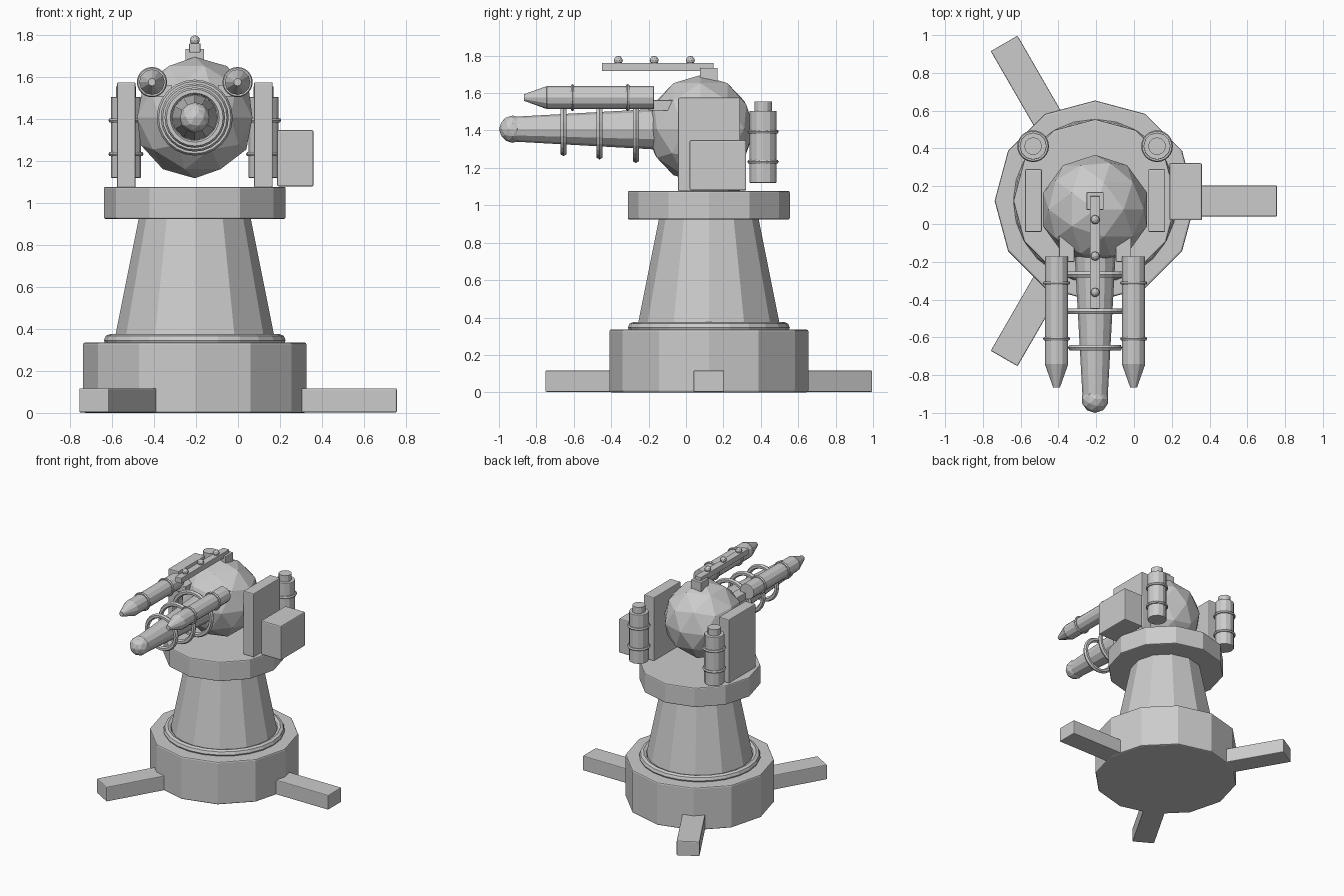
import bpy
from math import radians, cos, sin

if "Cube" in bpy.data.objects:
    bpy.data.objects.remove(bpy.data.objects["Cube"])

CX, CY = -0.206, 0.122      # turret axis
GUN_Y, GUN_Z = 0.077, 1.407  # ball centre
ALONG_Y = (radians(90), 0, 0)


def finish(name, bevel=0):
    ob = bpy.context.object
    ob.name = name
    if bevel:
        m = ob.modifiers.new("bevel", 'BEVEL')
        m.width, m.segments = bevel, 2
        m.limit_method, m.angle_limit = 'ANGLE', radians(40)
    return ob


def box(name, lo, hi, bevel=0.006):
    bpy.ops.mesh.primitive_cube_add(size=1, location=[(a + b) / 2 for a, b in zip(lo, hi)])
    ob = finish(name, bevel)
    ob.scale = [b - a for a, b in zip(lo, hi)]
    bpy.ops.object.transform_apply(location=False, rotation=False, scale=True)
    return ob


def upright(name, x, y, z0, z1, r0, r1, sides=12, bevel=0):
    bpy.ops.mesh.primitive_cone_add(vertices=sides, radius1=r0, radius2=r1, depth=z1 - z0,
                                    location=(x, y, (z0 + z1) / 2))
    return finish(name, bevel)


def forward(name, x, z, y0, y1, r0, r1, sides=12, bevel=0):
    # cone or cylinder from y0 (rear) to y1 (front)
    bpy.ops.mesh.primitive_cone_add(vertices=sides, radius1=r0, radius2=r1, depth=y0 - y1,
                                    location=(x, (y0 + y1) / 2, z), rotation=ALONG_Y)
    return finish(name, bevel)


def ring(name, loc, major, minor, rot=(0, 0, 0), seg=24, mseg=6):
    bpy.ops.mesh.primitive_torus_add(location=loc, rotation=rot, major_radius=major, minor_radius=minor,
                                     major_segments=seg, minor_segments=mseg)
    return finish(name)


def ball(name, loc, r, sub=2):
    bpy.ops.mesh.primitive_ico_sphere_add(subdivisions=sub, radius=r, location=loc)
    return finish(name)


# pedestal
upright("base", CX, CY, 0, 0.336, 0.532, 0.532, bevel=0.01)
ring("base_collar", (CX, CY, 0.346), 0.403, 0.03, mseg=8)
upright("column", CX, CY, 0.32, 0.94, 0.388, 0.264)
upright("platform", CX, CY, 0.924, 1.077, 0.433, 0.433, bevel=0.008)

# stabiliser legs
for i in range(3):
    a = radians(120 * i)
    leg = box(f"leg_{i}", (-0.3, -0.082, 0.002), (0.3, 0.082, 0.117))
    leg.rotation_euler.z = a
    leg.location.x = CX + 0.663 * cos(a)
    leg.location.y = CY + 0.663 * sin(a)

# gun ball and barrel
ball("turret_ball", (CX, GUN_Y, GUN_Z), 0.289)
forward("barrel", CX, GUN_Z, -0.10, -0.91, 0.112, 0.067)
ball("muzzle_ball", (CX, -0.927, GUN_Z), 0.073)
for i, (y, r) in enumerate([(-0.655, 0.126), (-0.462, 0.144), (-0.268, 0.163)]):
    ring(f"barrel_ring_{i}", (CX, y, GUN_Z), r, 0.018, ALONG_Y)

# mirrored side parts
for side, s in (("left", -1), ("right", 1)):
    # yoke plate
    x0, x1 = sorted((CX + s * 0.282, CX + s * 0.371))
    box(f"{side}_yoke_plate", (x0, -0.042, 1.075), (x1, 0.29, 1.575))
    # upper gun tube with nose and bands
    px, pz = CX + s * 0.204, 1.576
    forward(f"{side}_tube", px, pz, -0.172, -0.745, 0.061, 0.061, bevel=0.003)
    forward(f"{side}_tube_nose", px, pz, -0.745, -0.865, 0.061, 0.018)
    for i, y in enumerate((-0.607, -0.312)):
        ring(f"{side}_tube_band_{i}", (px, y, pz), 0.062, 0.010, ALONG_Y)
    x0, x1 = sorted((CX + s * 0.11, CX + s * 0.19))
    box(f"{side}_tube_bracket", (x0, -0.2, 1.507), (x1, -0.03, 1.562), 0.003)
    # rear canister
    kx, ky = CX + s * 0.328, 0.412
    upright(f"{side}_canister", kx, ky, 1.12, 1.505, 0.072, 0.072, bevel=0.004)
    upright(f"{side}_canister_cap", kx, ky, 1.50, 1.554, 0.047, 0.047)
    for i, z in enumerate((1.233, 1.394)):
        ring(f"{side}_canister_band_{i}", (kx, ky, z), 0.073, 0.011)

# side ammunition box
box("ammo_box", (0.187, 0.02, 1.079), (0.36, 0.322, 1.348), 0.008)

# sight rail
box("rail_mount", (CX - 0.045, 0.075, 1.66), (CX + 0.045, 0.169, 1.735), 0.004)
box("sight_rail", (CX - 0.027, -0.449, 1.717), (CX + 0.027, 0.147, 1.761), 0.004)
for i, y in enumerate((-0.362, -0.170, 0.023)):
    ball(f"sight_bead_{i}", (CX, y, 1.775), 0.024)
